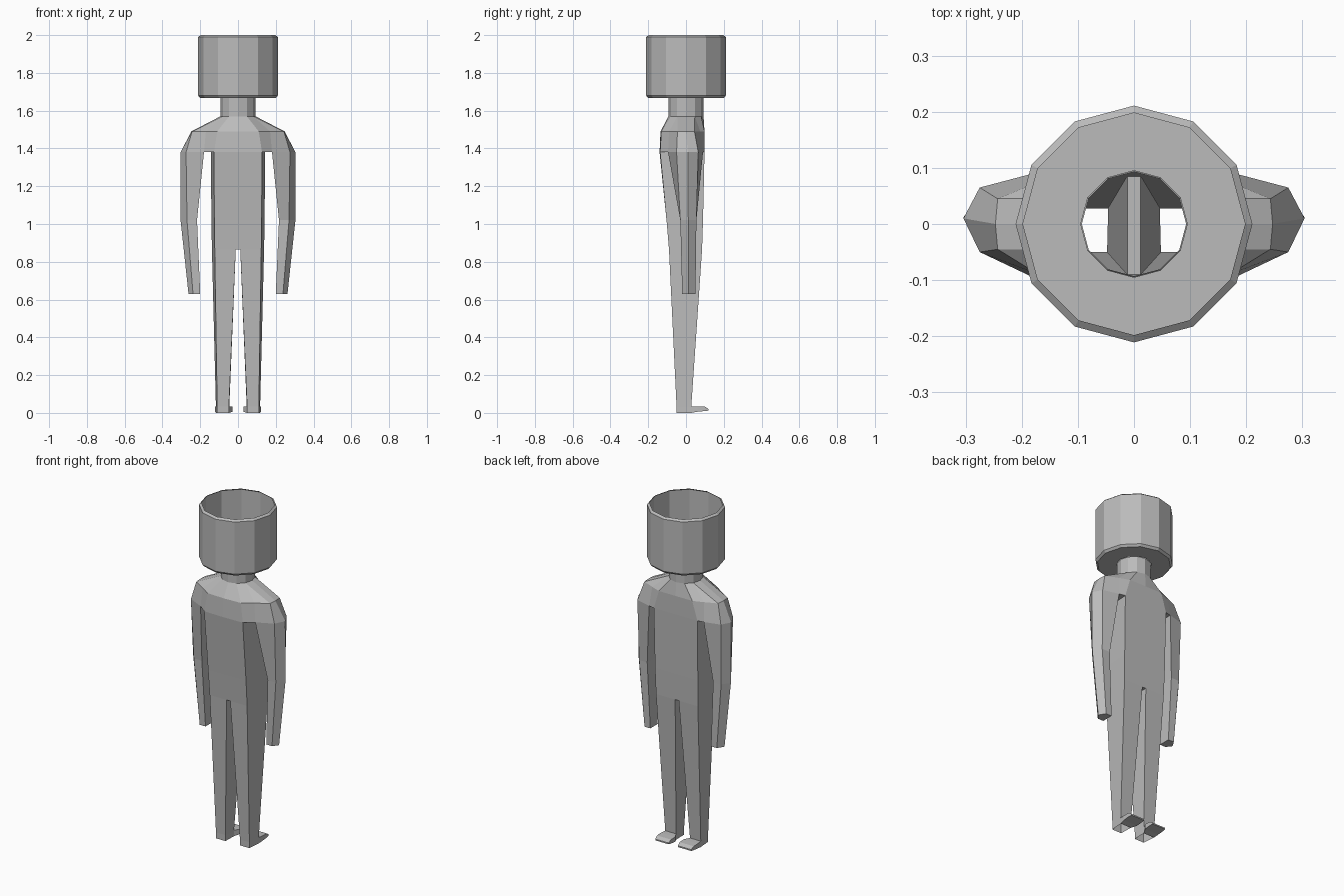
import bpy, bmesh, math

if "Cube" in bpy.data.objects:
    bpy.data.objects.remove(bpy.data.objects["Cube"])

grey = bpy.data.materials.new("plain grey")
grey.diffuse_color = (0.5, 0.5, 0.5, 1)
grey.use_nodes = True
grey.node_tree.nodes["Principled BSDF"].inputs["Base Color"].default_value = grey.diffuse_color


def strip(bm, rows, closed=False, cap=False):
    """Bridge successive rows of points with faces."""
    rows = [[bm.verts.new(p) for p in r] for r in rows]
    n = len(rows[0])
    for a, b in zip(rows, rows[1:]):
        for i in range(n if closed else n - 1):
            j = (i + 1) % n
            bm.faces.new((a[i], a[j], b[j], b[i]))
    if cap:
        bm.faces.new(rows[-1])


def finish(bm, name, mirror=False):
    bmesh.ops.remove_doubles(bm, verts=bm.verts, dist=0.0005)
    bmesh.ops.recalc_face_normals(bm, faces=bm.faces)
    me = bpy.data.meshes.new(name)
    bm.to_mesh(me)
    bm.free()
    me.materials.append(grey)
    ob = bpy.data.objects.new(name, me)
    bpy.context.collection.objects.link(ob)
    if mirror:
        ob.modifiers.new("mirror", 'MIRROR').merge_threshold = 0.001
    return ob


def at(z, pts):
    return [(x, y, z) for x, y in pts]


def circle(r, z, angles):
    return [(r * math.cos(math.radians(a)), r * math.sin(math.radians(a)), z) for a in angles]


# Head: open twelve-sided cup with a neck hole in its floor
bm = bmesh.new()
strip(bm, [circle(r, z, range(0, 360, 30)) for r, z in
           [(.095, 1.667), (.2, 1.667), (.211, 1.68), (.211, 1.99), (.198, 2.0)]], closed=True)
finish(bm, "head")

# Body, right half: neck and shoulders
bm = bmesh.new()
arc = (-90, -60, -30, -30, 0, 30, 30, 60, 90)
chest = at(1.38, [(0, -.14), (.127, -.137), (.18, -.095), (.275, -.05), (.304, .01),
                  (.275, .065), (.18, .09), (.143, .098), (0, .098)])
shoulder = at(1.49, [(0, -.135), (.11, -.13), (.17, -.09), (.243, -.045), (.247, 0),
                     (.243, .045), (.17, .075), (.11, .098), (0, .098)])
strip(bm, [circle(.093, 1.667, arc), circle(.093, 1.57, arc), shoulder, chest])

# Armpit
strip(bm, [[chest[1], chest[7]], [chest[2], chest[6]]])

# Arm
strip(bm, [chest[2:7],
           at(1.02, [(.217, -.03), (.27, -.03), (.304, .012), (.27, .055), (.217, .055)]),
           at(.63, [(.2, -.02), (.238, -.02), (.262, .012), (.238, .05), (.2, .05)])],
      closed=True, cap=True)

# Torso
front, back = chest[0], chest[8]
hip = at(.865, [(.012, -.09), (.123, -.09), (.138, .085), (.012, .085)])
strip(bm, [[front, front, chest[1], chest[7], back, back][1:5],
           at(1.02, [(0, -.103), (.125, -.103), (.141, .09), (0, .09)]),
           at(.865, [(0, -.09), (.123, -.09), (.138, .085), (0, .085)])])

# Crotch
strip(bm, [at(.865, [(0, -.09), (0, .085)]), [hip[0], hip[3]]])

# Leg, open at the sole
ankle = [(.048, -.05), (.11, -.05), (.117, .028), (.046, .028)]
strip(bm, [hip, at(.035, ankle)], closed=True)
strip(bm, [at(.035, [ankle[i] for i in (3, 0, 1, 2)]),
           at(0, [ankle[i] for i in (3, 0, 1, 2)])])

# Foot
strip(bm, [[(x0, y, z0), (x1, y, z0), (x1, y, z1), (x0, y, z1)] for y, x0, x1, z0, z1 in
           [(.028, .046, .117, 0, .035), (.06, .028, .121, .006, .035),
            (.1, .028, .121, .01, .033), (.12, .031, .118, .012, .02)]],
      closed=True, cap=True)
finish(bm, "body", mirror=True)
